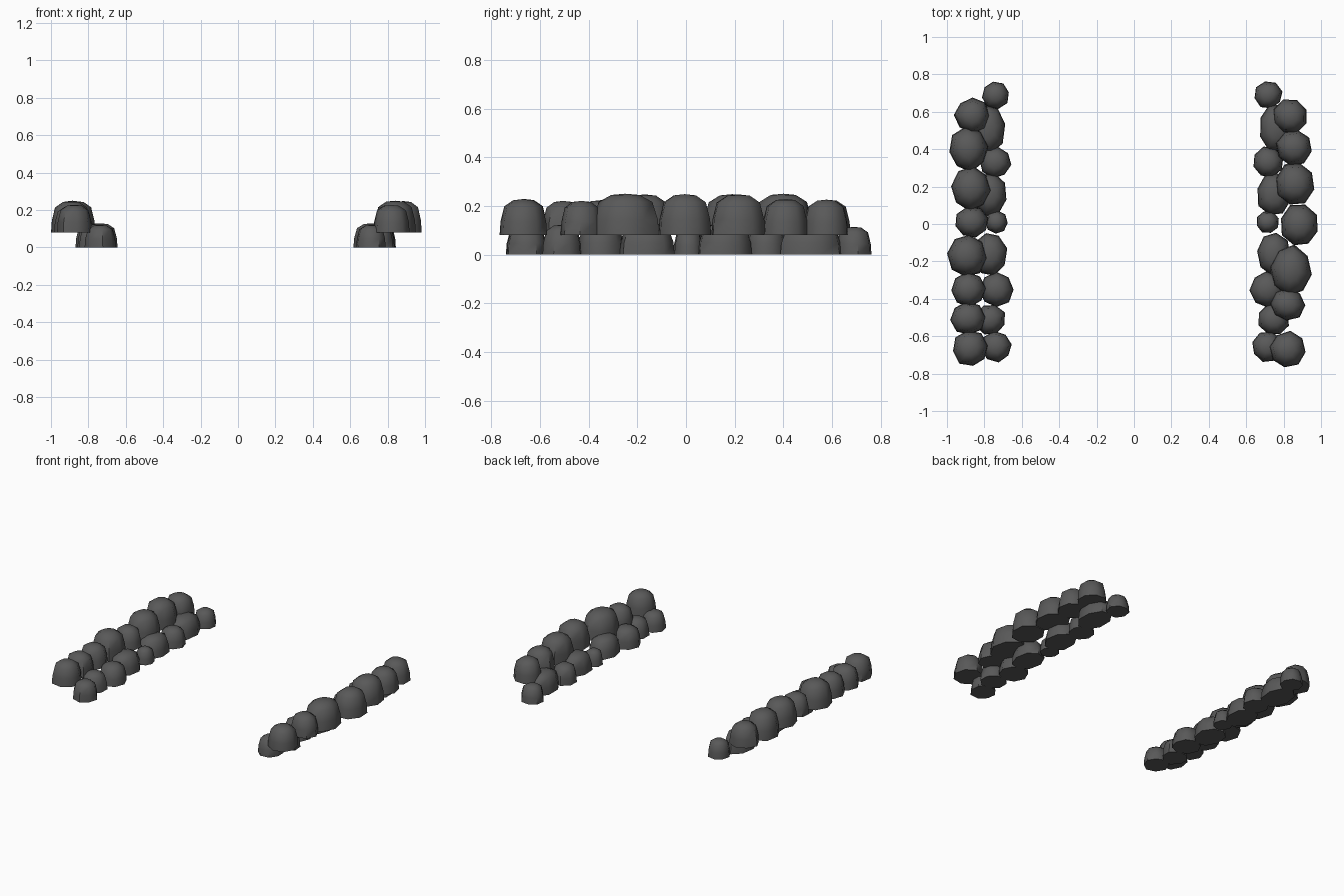
import bpy, bmesh, math, random

if "Cube" in bpy.data.objects:
    bpy.data.objects.remove(bpy.data.objects["Cube"])
random.seed(4)

stone = bpy.data.materials.new("dark grey stone")
stone.diffuse_color = (0.1, 0.1, 0.1, 1)
stone.use_nodes = True
stone.node_tree.nodes["Principled BSDF"].inputs["Base Color"].default_value = stone.diffuse_color

SIDES = 8
# dome profile: (radius factor, height factor)
PROFILE = [(1.0, 0.0), (0.96, 0.38), (0.80, 0.80), (0.42, 0.97)]


def rock(name, x, y, rx, ry, z0, z1):
    """Flat-bottomed, faceted boulder."""
    bm = bmesh.new()
    turn = random.uniform(0, math.tau / SIDES)
    wobble = [random.uniform(0.95, 1.04) for _ in range(SIDES)]
    rings = []
    for r, h in PROFILE:
        ring = []
        for i in range(SIDES):
            a = turn + math.tau * i / SIDES
            k = r * wobble[i]
            ring.append(bm.verts.new((x + rx * k * math.cos(a),
                                      y + ry * k * math.sin(a),
                                      z0 + (z1 - z0) * h)))
        rings.append(ring)
    for low, high in zip(rings, rings[1:]):
        for i in range(SIDES):
            j = (i + 1) % SIDES
            bm.faces.new((low[i], low[j], high[j], high[i]))
    top = bm.verts.new((x, y, z1))
    for i in range(SIDES):
        bm.faces.new((rings[-1][i], rings[-1][(i + 1) % SIDES], top))
    bm.faces.new(rings[0][::-1])
    me = bpy.data.meshes.new(name)
    bm.to_mesh(me)
    bm.free()
    me.materials.append(stone)
    ob = bpy.data.objects.new(name, me)
    bpy.context.collection.objects.link(ob)
    bpy.context.view_layer.objects.active = ob
    bpy.ops.object.select_all(action='DESELECT')
    ob.select_set(True)
    bpy.ops.object.shade_smooth_by_angle(angle=math.radians(50))


# each stone: distance from the middle, y, half length
LOWER = [(.74, .69, .075), (.78, .51, .135), (.74, .33, .085),
         (.77, .16, .12), (.735, .01, .062), (.77, -.16, .12),
         (.735, -.35, .095), (.77, -.51, .085), (.735, -.655, .083)]
UPPER_LEFT = [(.865, .58, .095), (.885, .40, .12), (.87, .19, .118),
              (.87, .01, .085), (.893, -.17, .117), (.885, -.35, .093),
              (.887, -.505, .09), (.875, -.665, .098)]
UPPER_RIGHT = [(.835, .575, .095), (.855, .41, .098), (.86, .215, .117),
               (.885, -.005, .118), (.84, -.25, .137), (.82, -.43, .09),
               (.82, -.67, .097)]

# lower inner rows, the right one slightly closer in
for side, shift in (("left", 0), ("right", -.022)):
    sign = -1 if side == "left" else 1
    for d, y, ry in LOWER:
        rx = min(.093, ry)
        rock(side + "_lower_stone", sign * (d + shift), y, rx, ry,
             0, .05 + .85 * rx)

# upper outer rows resting on the lower ones
for side, sign, row in (("left", -1, UPPER_LEFT), ("right", 1, UPPER_RIGHT)):
    for d, y, ry in row:
        rx = .056 + .42 * ry
        rock(side + "_upper_stone", sign * d, y, rx, ry,
             .08, min(.25, 2.35 * rx))
